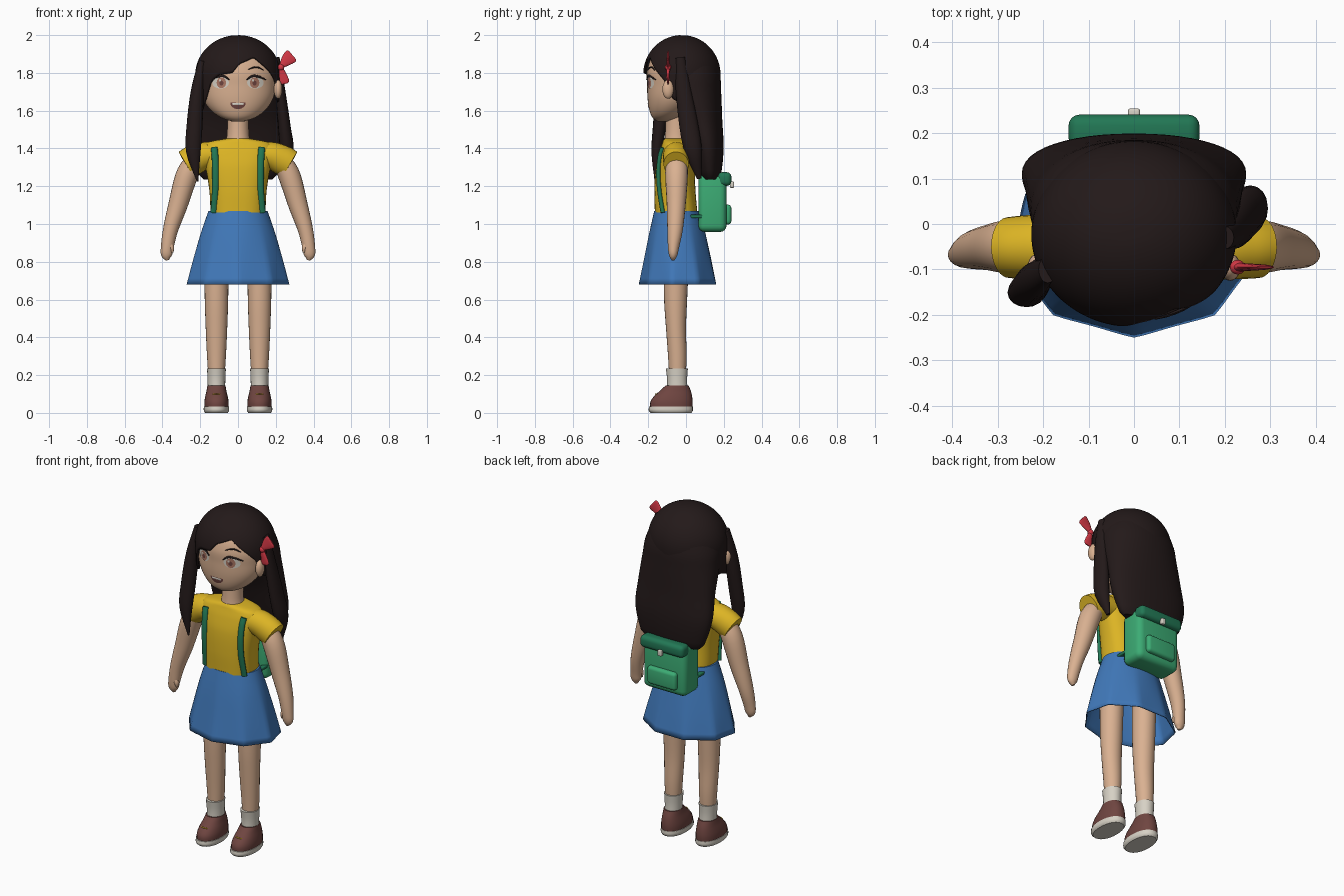
import bpy, bmesh, math
from mathutils import Vector

if "Cube" in bpy.data.objects:
    bpy.data.objects.remove(bpy.data.objects["Cube"])


def material(name, r, g, b):
    m = bpy.data.materials.new(name)
    m.diffuse_color = (r, g, b, 1)
    m.use_nodes = True
    m.node_tree.nodes["Principled BSDF"].inputs["Base Color"].default_value = m.diffuse_color
    return m


SKIN = material("skin", 0.70, 0.44, 0.285)
HAIR = material("dark_hair", 0.017, 0.010, 0.010)
YELLOW = material("yellow_cloth", 0.72, 0.46, 0.018)
BLUE = material("blue_cloth", 0.052, 0.19, 0.49)
GREEN = material("green_cloth", 0.045, 0.41, 0.175)
DARK_GREEN = material("dark_green_cloth", 0.016, 0.185, 0.09)
CREAM = material("cream", 0.68, 0.64, 0.56)
BROWN = material("brown_leather", 0.16, 0.06, 0.052)
RED = material("red_ribbon", 0.65, 0.04, 0.06)
IRIS = material("iris_brown", 0.42, 0.19, 0.13)


def finish(name, bm, mat, angle=40, recalc=True):
    if recalc:
        bmesh.ops.recalc_face_normals(bm, faces=bm.faces)
    for f in bm.faces:
        f.smooth = True
    me = bpy.data.meshes.new(name)
    bm.to_mesh(me)
    bm.free()
    me.set_sharp_from_angle(angle=math.radians(angle))
    me.materials.append(mat)
    ob = bpy.data.objects.new(name, me)
    bpy.context.collection.objects.link(ob)
    return ob


def skin_rings(bm, rings, caps=(True, True)):
    vs = [[bm.verts.new(p) for p in r] for r in rings]
    n = len(vs[0])
    for a, b in zip(vs, vs[1:]):
        for i in range(n):
            j = (i + 1) % n
            bm.faces.new((a[i], a[j], b[j], b[i]))
    if caps[0]:
        bm.faces.new(vs[0])
    if caps[1]:
        bm.faces.new(vs[-1])


def hermite(keys, vals, x):
    """Smooth interpolation of tuples through increasing keys."""
    i = 0
    while i < len(keys) - 2 and x > keys[i + 1]:
        i += 1
    h = keys[i + 1] - keys[i]
    t = (x - keys[i]) / h

    def slope(k, c):
        a, b = max(k - 1, 0), min(k + 1, len(keys) - 1)
        return (vals[b][c] - vals[a][c]) / (keys[b] - keys[a]) * h
    return [(2*t**3 - 3*t*t + 1) * vals[i][c] + (t**3 - 2*t*t + t) * slope(i, c)
            + (3*t*t - 2*t**3) * vals[i + 1][c] + (t**3 - t*t) * slope(i + 1, c)
            for c in range(len(vals[0]))]


def at(sec, z):
    return hermite([s[0] for s in sec], [s[1:] for s in sec], z)


def spow(v, p):
    return math.copysign(abs(v) ** p, v)


def loft(name, sec, mat, n=32, steps=20, power=2.0, cx=0.0, caps=(True, True), ripple=None):
    """Stack of rounded sections given as (z, half width, front y, back y)."""
    rings = []
    for k in range(steps + 1):
        f = k / steps
        z = sec[0][0] + (sec[-1][0] - sec[0][0]) * f
        rx, y0, y1 = at(sec, z)
        ring = []
        for i in range(n):
            a = 2 * math.pi * i / n
            m = ripple(a, f) if ripple else 1
            ring.append((cx + m * rx * spow(math.cos(a), 2 / power),
                         (y0 + y1) / 2 + m * (y1 - y0) / 2 * spow(math.sin(a), 2 / power), z))
        rings.append(ring)
    bm = bmesh.new()
    skin_rings(bm, rings, caps)
    return finish(name, bm, mat)


def front_y(sec, x, z, power=2.0):
    rx, y0, y1 = at(sec, z)
    k = max(0, 1 - abs(x / rx) ** power) ** (1 / power)
    return (y0 + y1) / 2 - (y1 - y0) / 2 * k


def tube(name, pts, mat, n=16, steps=16):
    """Tapered tube through (x, y, z, width radius, depth radius) points."""
    keys = list(range(len(pts)))
    samp = [hermite(keys, pts, keys[-1] * k / steps) for k in range(steps + 1)]
    rings = []
    for k, s in enumerate(samp):
        t = (Vector(samp[min(k + 1, steps)][:3]) - Vector(samp[max(k - 1, 0)][:3])).normalized()
        u = t.cross(Vector((0, 1, 0))).normalized()
        v = t.cross(u)
        rings.append([Vector(s[:3]) + u * max(s[3], .001) * math.cos(2 * math.pi * i / n)
                      + v * max(s[4], .001) * math.sin(2 * math.pi * i / n) for i in range(n)])
    bm = bmesh.new()
    skin_rings(bm, rings)
    return finish(name, bm, mat, 50)


def box(name, c, size, bevel, mat):
    bm = bmesh.new()
    bmesh.ops.create_cube(bm, size=1)
    for v in bm.verts:
        v.co = Vector([c[i] + v.co[i] * size[i] for i in range(3)])
    bmesh.ops.bevel(bm, geom=bm.edges[:], offset=bevel, segments=4, profile=0.5, affect='EDGES')
    return finish(name, bm, mat)


def ball(name, c, r, mat):
    bm = bmesh.new()
    bmesh.ops.create_uvsphere(bm, u_segments=20, v_segments=12, radius=1)
    for v in bm.verts:
        v.co = Vector([c[i] + v.co[i] * r[i] for i in range(3)])
    return finish(name, bm, mat)


# Head and neck
HEAD = [(1.543, .03, -.150, -.085), (1.56, .085, -.175, -.04), (1.60, .142, -.193, .02),
        (1.66, .184, -.203, .07), (1.73, .200, -.206, .10), (1.81, .203, -.206, .12),
        (1.89, .165, -.175, .10), (1.95, .08, -.10, .05)]
loft("head", HEAD, SKIN, n=48, steps=40)
loft("neck", [(1.40, .07, -.12, .02), (1.48, .058, -.11, .01), (1.62, .055, -.105, .01)], SKIN)


def plate(name, cx, cz, outline, mat, off):
    """Thin painted patch wrapped on the front of the face."""
    bm = bmesh.new()
    put = lambda x, z: bm.verts.new((x, front_y(HEAD, x, z) - off, z))
    mid = put(cx, cz)
    rings = [[put(cx + x * k / 3, cz + z * k / 3) for x, z in outline] for k in (1, 2, 3)]
    n = len(outline)
    for i in range(n):
        j = (i + 1) % n
        bm.faces.new((mid, rings[0][i], rings[0][j]))
        for a, b in zip(rings, rings[1:]):
            bm.faces.new((a[i], b[i], b[j], a[j]))
    return finish(name, bm, mat, recalc=False)


def oval(rx, rz, n=24):
    return [(rx * math.cos(2 * math.pi * i / n), rz * math.sin(2 * math.pi * i / n)) for i in range(n)]


def face_line(name, pts, mat, w):
    tube(name, [(x, front_y(HEAD, x, z) - .003, z, r * w, .004)
                for (x, z), r in zip(pts, (.4, 1, 1, .4))], mat, 8, 12)


# Eyes, brows, ears
for s in (-1, 1):
    plate("eye_white", s * .092, 1.748, oval(.044, .031), CREAM, .003)
    plate("iris", s * .088, 1.748, oval(.025, .029), IRIS, .005)
    plate("pupil", s * .088, 1.746, oval(.011, .013), BROWN, .0065)
    plate("eye_glint", s * .088 - .008, 1.760, oval(.006, .007, 12), CREAM, .008)
    face_line("upper_lash", [(s * .046, 1.763), (s * .075, 1.783), (s * .11, 1.780), (s * .148, 1.764)], HAIR, .006)
    face_line("eyebrow", [(s * .055, 1.818), (s * .085, 1.829), (s * .11, 1.828), (s * .135, 1.815)], HAIR, .004)
    ball("ear", (s * .212, -.095, 1.713), (.022, .030, .050), SKIN)

# Mouth
smile = [(.041 * math.cos(math.pi * i / 12), -.034 * math.sin(math.pi * i / 12) + .014) for i in range(13)]
plate("mouth", 0, 1.628, smile, BROWN, .003)
plate("teeth", 0, 1.637, [(-.032, .004), (-.028, -.006), (.028, -.006), (.032, .004)], CREAM, .005)

# Hair cap with swept fringe: the lower edge follows (angle, height)
EDGE = [(-180, 1.64), (-155, 1.60), (-141, 1.67), (-130, 1.755), (-117, 1.79), (-98, 1.80), (-88, 1.85),
        (-65, 1.885), (-41, 1.81), (-27, 1.76), (-14, 1.66), (0, 1.64), (180, 1.64)]
rings = []
for k in range(1, 25):
    ring = []
    for i in range(96):
        d = -180 + 360 * i / 96
        lo = next(p[1] + (q[1] - p[1]) * (d - p[0]) / (q[0] - p[0])
                  for p, q in zip(EDGE, EDGE[1:]) if p[0] <= d <= q[0])
        z = 2.0 - (2.0 - lo) * (k / 24) ** 1.7
        r = math.sqrt(max(0, 1 - ((z - 1.79) / .21) ** 2)) if z > 1.79 else 1 - .7 * (1.79 - z) ** 1.6
        a = math.radians(d)
        ring.append((.226 * r * math.cos(a), -.022 + .205 * r * math.sin(a), z))
    rings.append(ring)
bm = bmesh.new()
skin_rings(bm, rings, (True, False))
cap = finish("hair_cap", bm, HAIR)
mod = cap.modifiers.new("thickness", 'SOLIDIFY')
mod.thickness = .012
mod.offset = 1

# Long back hair and side locks
loft("back_hair", [(1.235, .18, .09, .170), (1.26, .205, .07, .185), (1.40, .245, .03, .199),
                   (1.55, .240, -.02, .192), (1.70, .231, -.10, .186), (1.80, .218, -.14, .178),
                   (1.90, .16, -.12, .135), (1.95, .06, -.08, .05)], HAIR, n=48, steps=30, power=2.15)
tube("front_lock", [(-.19, -.10, 1.86, .02, .03), (-.215, -.12, 1.70, .035, .04), (-.230, -.14, 1.52, .042, .035),
                    (-.236, -.155, 1.38, .038, .028), (-.214, -.16, 1.225, .004, .006)], HAIR)
tube("side_lock", [(.200, -.03, 1.88, .02, .025), (.222, -.015, 1.72, .026, .040), (.245, .015, 1.52, .033, .05),
                   (.258, .04, 1.38, .036, .045), (.240, .07, 1.24, .008, .012)], HAIR)

# Hair bow
BY = -.095
tube("bow_upper_loop", [(.225, BY, 1.83, .010, .010), (.255, BY, 1.864, .030, .008), (.280, BY, 1.888, .038, .006),
                        (.288, BY, 1.895, .028, .003)], RED)
tube("bow_lower_loop", [(.225, BY, 1.83, .010, .010), (.237, BY, 1.79, .020, .008), (.246, BY, 1.755, .025, .006),
                        (.249, BY, 1.742, .016, .003)], RED)
ball("bow_knot", (.228, BY, 1.83), (.017, .016, .018), RED)

# Shirt with short sleeves
SHIRT = [(1.06, .145, -.165, .06), (1.18, .152, -.167, .05), (1.30, .172, -.160, .045), (1.38, .190, -.142, .035),
         (1.43, .170, -.125, .028), (1.445, .11, -.12, .02), (1.452, .064, -.112, .012)]
loft("shirt", SHIRT, YELLOW, n=40, steps=40, power=2.5)

# Skirt with pleats
loft("skirt", [(.68, .276, -.250, .172), (.80, .244, -.225, .143), (.95, .199, -.195, .105), (1.07, .156, -.168, .075)],
     BLUE, n=72, steps=12, caps=(False, True),
     ripple=lambda a, f: 1 - .06 * (1 - f) ** 1.3 * abs(math.sin(4.5 * (a + math.pi / 2)))
     ).modifiers.new("thickness", 'SOLIDIFY').thickness = .005

for s in (-1, 1):
    # Sleeve, arm and thumb
    tube("sleeve", [(s * .10, -.05, 1.365, .066, .07), (s * .18, -.05, 1.360, .074, .072),
                    (s * .24, -.051, 1.335, .079, .070), (s * .276, -.052, 1.315, .077, .067)], YELLOW, 24)
    tube("arm", [(s * .20, -.05, 1.37, .04, .05), (s * .266, -.05, 1.27, .058, .060), (s * .318, -.052, 1.10, .051, .050),
                 (s * .357, -.058, .97, .040, .041), (s * .374, -.066, .88, .034, .030),
                 (s * .378, -.068, .835, .029, .022), (s * .374, -.068, .808, .008, .008)], SKIN, 20, 30)
    tube("thumb", [(s * .366, -.075, .91, .014, .014), (s * .352, -.079, .875, .014, .014),
                   (s * .347, -.08, .848, .005, .005)], SKIN, 10, 8)
    # Front strap and its lower end behind the hip
    tube("front_strap", [(s * x, front_y(SHIRT, x, z, 2.5) - .004, z, .018, .012)
                         for x, z in ((.126, 1.405), (.122, 1.36), (.119, 1.28), (.120, 1.18), (.128, 1.06))],
         DARK_GREEN, 12, 20)
    box("hip_strap", (s * .125, .06, 1.04), (.028, .10, .018), .006, DARK_GREEN)
    # Leg, sock and shoe
    X = s * .114
    loft("leg", [(.18, .042, -.088, -.002), (.30, .050, -.095, .003), (.45, .057, -.106, .000),
                 (.60, .062, -.116, .006), (.90, .066, -.12, .02)], SKIN, 24, cx=X)
    loft("sock", [(.12, .046, -.10, .008), (.18, .047, -.10, .006), (.235, .050, -.107, .010)], CREAM, 24, 6, cx=X)
    loft("shoe", [(.025, .064, -.190, .033), (.06, .064, -.188, .035), (.09, .059, -.168, .032),
                  (.115, .053, -.140, .026), (.145, .048, -.108, .014)], BROWN, 28, 12, 2.2, X)
    loft("sole", [(0, .060, -.186, .028), (.012, .067, -.197, .036), (.034, .067, -.196, .036)], CREAM, 28, 6, 2.2, X)
    tube("shoe_lace", [(X - .020, -.153, .098, .003, .003), (X, -.162, .101, .003, .003),
                       (X + .020, -.153, .098, .003, .003)], YELLOW, 8, 6)

# Backpack
box("backpack_body", (0, .140, 1.113), (.285, .150, .310), .035, GREEN)
box("backpack_pocket", (0, .218, 1.050), (.19, .044, .105), .018, GREEN)
box("backpack_flap", (0, .203, 1.238), (.288, .075, .072), .024, DARK_GREEN)
box("backpack_clasp", (0, .243, 1.208), (.026, .022, .034), .005, CREAM)
